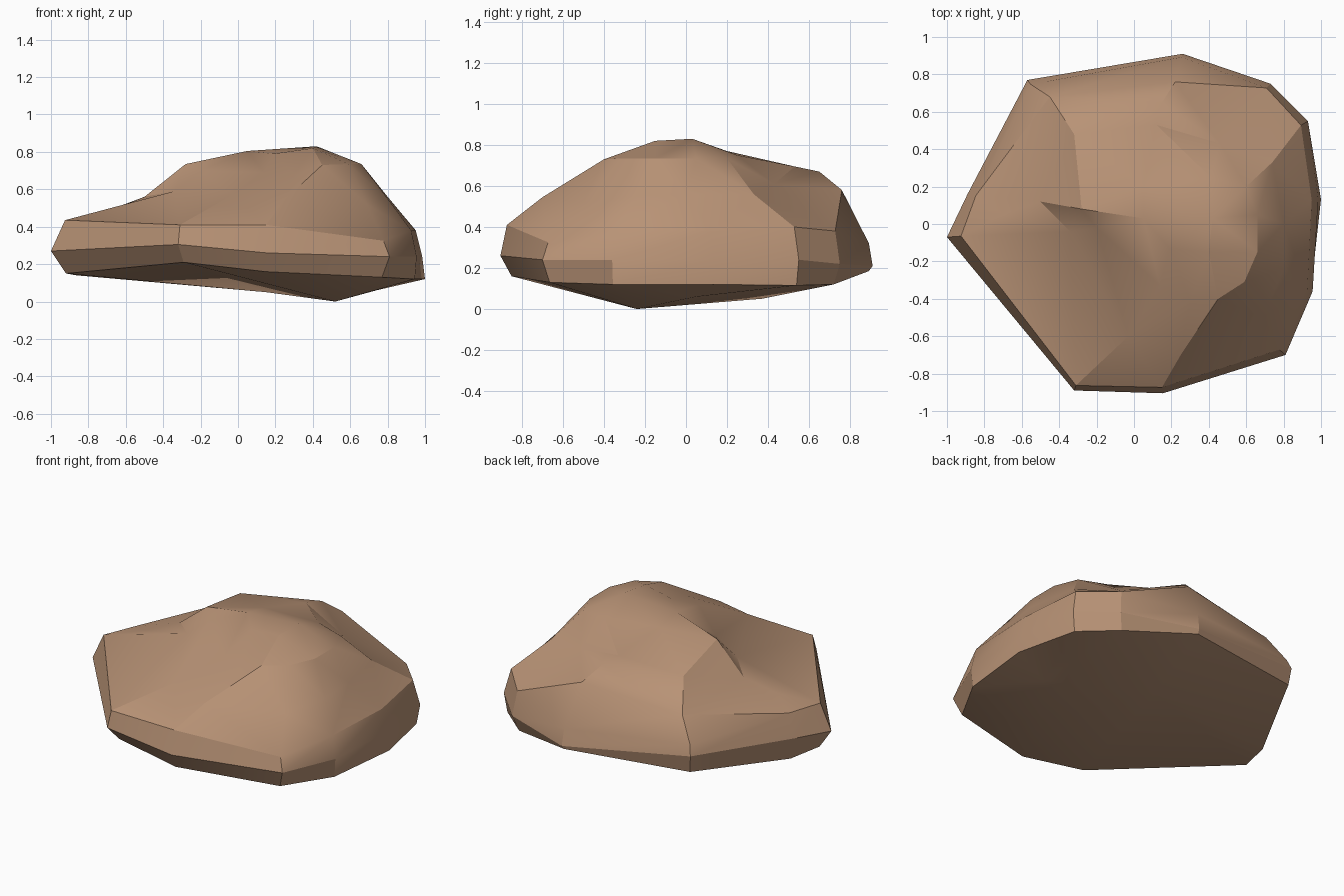
import bpy, bmesh, math
from mathutils import Vector
from mathutils.geometry import delaunay_2d_cdt

# Rim of the rock: x, y, height of widest point, then lower edge (scale, height)
# and shoulder edge (scale, height)
RIM = [
    (-1.00, -0.07, 0.27, 0.92, 0.15, 0.925, 0.435),
    (-0.32, -0.89, 0.305, 0.91, 0.21, 0.97, 0.41),
    (0.155, -0.905, 0.26, 0.94, 0.16, 0.965, 0.41),
    (0.81, -0.70, 0.24, 0.95, 0.13, 0.96, 0.325),
    (0.955, -0.36, 0.24, 0.99, 0.12, 0.97, 0.38),
    (0.985, 0.13, 0.24, 1.015, 0.12, 0.965, 0.38),
    (0.93, 0.55, 0.24, 0.98, 0.115, 0.96, 0.40),
    (0.73, 0.75, 0.22, 0.96, 0.12, 0.97, 0.38),
    (0.26, 0.91, 0.21, 0.98, 0.185, 0.98, 0.32),
    (-0.57, 0.77, 0.31, 0.98, 0.20, 0.97, 0.37),
    (-0.89, 0.16, 0.28, 0.97, 0.14, 0.95, 0.43),
]

# Scarp, ledges and summit on the upper surface
CREST = [
    (-0.45, 0.68, 0.515), (-0.32, 0.48, 0.66), (-0.28, 0.08, 0.735),
    (-0.50, 0.12, 0.56), (-0.34, -0.04, 0.59), (-0.03, -0.60, 0.57),
    (0.25, -0.70, 0.545), (0.30, -0.41, 0.68), (0.45, -0.40, 0.73),
    (0.59, -0.31, 0.735), (0.66, -0.15, 0.735), (0.66, 0.05, 0.735),
    (0.60, 0.20, 0.735), (0.42, 0.03, 0.83), (0.40, -0.15, 0.82),
    (0.19, -0.13, 0.79), (0.05, 0.03, 0.805), (0.05, 0.20, 0.77),
    (0.12, 0.53, 0.695), (0.15, 0.65, 0.67), (0.41, 0.25, 0.75),
    (0.69, -0.50, 0.52), (0.14, -0.33, 0.69), (-0.20, -0.02, 0.70),
    (0.74, 0.33, 0.56), (0.22, 0.76, 0.58), (0.80, 0.00, 0.56),
    (0.80, -0.24, 0.55), (-0.70, 0.05, 0.48), (0.46, 0.43, 0.61),
]
# Breaklines kept as edges (indices into CREST)
BREAKS = [(0, 1), (1, 2), (0, 3), (3, 4), (4, 5), (2, 23), (2, 16), (2, 3),
          (5, 6), (7, 6), (9, 10), (10, 11), (11, 12), (12, 20), (20, 18),
          (18, 19), (9, 21), (12, 24)]
# Low points of the underside
FEET = [(0.52, -0.24, 0.0), (0.15, 0.37, 0.05), (0.74, 0.05, 0.06)]

bm = bmesh.new()
n = len(RIM)
lower = [bm.verts.new((x * s, y * s, z)) for x, y, _, s, z, _, _ in RIM]
widest = [bm.verts.new((x, y, z)) for x, y, z, *_ in RIM]
shoulder = [bm.verts.new((x * s, y * s, z)) for x, y, _, _, _, s, z in RIM]

# Side bands
for a, b in ((lower, widest), (widest, shoulder)):
    for i in range(n):
        j = (i + 1) % n
        bm.faces.new((a[i], a[j], b[j], b[i]))


def cap(ring, points, breaks=()):
    """Triangulate the inside of a ring through the given points."""
    verts = ring + [bm.verts.new(p) for p in points]
    edges = [(n + a, n + b) for a, b in breaks]
    flat = [Vector(v.co.xy) for v in verts]
    _, _, faces, orig, _, _ = delaunay_2d_cdt(flat, edges, [list(range(n))], 1, 1e-5)
    for f in faces:
        bm.faces.new([verts[orig[i][0]] for i in f])


cap(shoulder, CREST, BREAKS)   # upper surface
cap(lower, FEET)               # underside

bmesh.ops.recalc_face_normals(bm, faces=bm.faces)
mesh = bpy.data.meshes.new("rock")
bm.to_mesh(mesh)
bm.free()
rock = bpy.data.objects.new("rock", mesh)
bpy.context.collection.objects.link(rock)

# Brown stone
mat = bpy.data.materials.new("brown_stone")
mat.diffuse_color = (0.48, 0.29, 0.18, 1)
mesh.materials.append(mat)

bpy.context.view_layer.objects.active = rock
rock.select_set(True)
bpy.ops.object.shade_smooth_by_angle(angle=math.radians(24))
